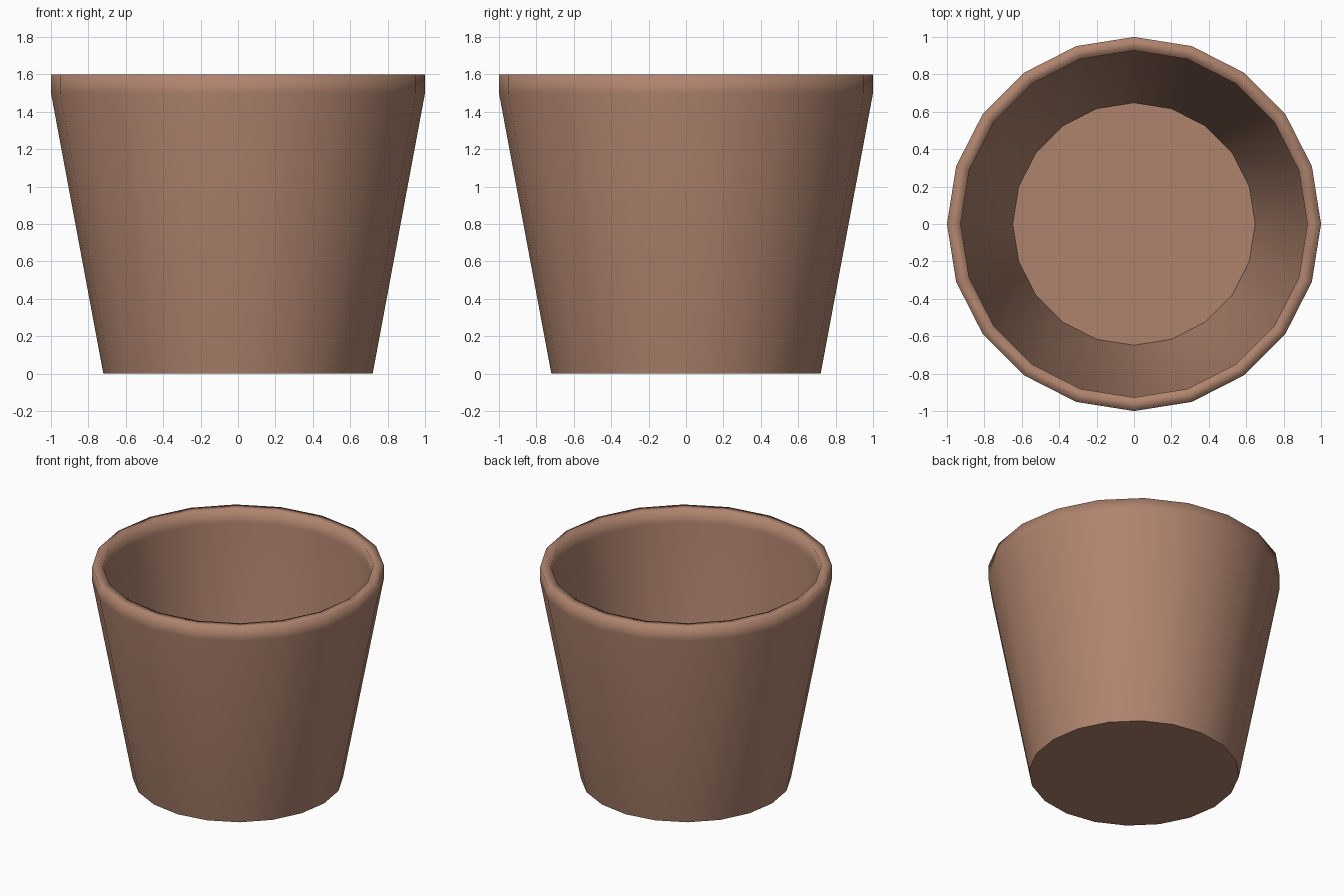
import bpy, bmesh, math

if "Cube" in bpy.data.objects:
    bpy.data.objects.remove(bpy.data.objects["Cube"])

SIDES = 20
# Wall profile (radius, height): outer foot, up over the rim, down to inner floor
PROFILE = [(0.72, 0.0), (1.0, 1.5), (1.0, 1.6),
           (0.927, 1.6), (0.927, 1.5), (0.648, 0.015)]


def ring(bm, r, z):
    return [bm.verts.new((r * math.cos(2 * math.pi * i / SIDES),
                          r * math.sin(2 * math.pi * i / SIDES), z))
            for i in range(SIDES)]


bm = bmesh.new()
rings = [ring(bm, r, z) for r, z in PROFILE]

# Smooth walls and softly shaded rim
for a, b in zip(rings, rings[1:]):
    for i in range(SIDES):
        j = (i + 1) % SIDES
        bm.faces.new((a[i], a[j], b[j], b[i])).smooth = True

# Flat underside and inner floor with crisp borders
for cap in (bm.faces.new(rings[0][::-1]), bm.faces.new(rings[-1])):
    cap.smooth = False
    for e in cap.edges:
        e.smooth = False

mesh = bpy.data.meshes.new("plant_pot")
bm.to_mesh(mesh)
bm.free()
pot = bpy.data.objects.new("plant_pot", mesh)
bpy.context.collection.objects.link(pot)

# Terracotta
clay = bpy.data.materials.new("terracotta")
clay.diffuse_color = (0.43, 0.23, 0.155, 1)
clay.use_nodes = True
clay.node_tree.nodes["Principled BSDF"].inputs["Base Color"].default_value = clay.diffuse_color
mesh.materials.append(clay)
